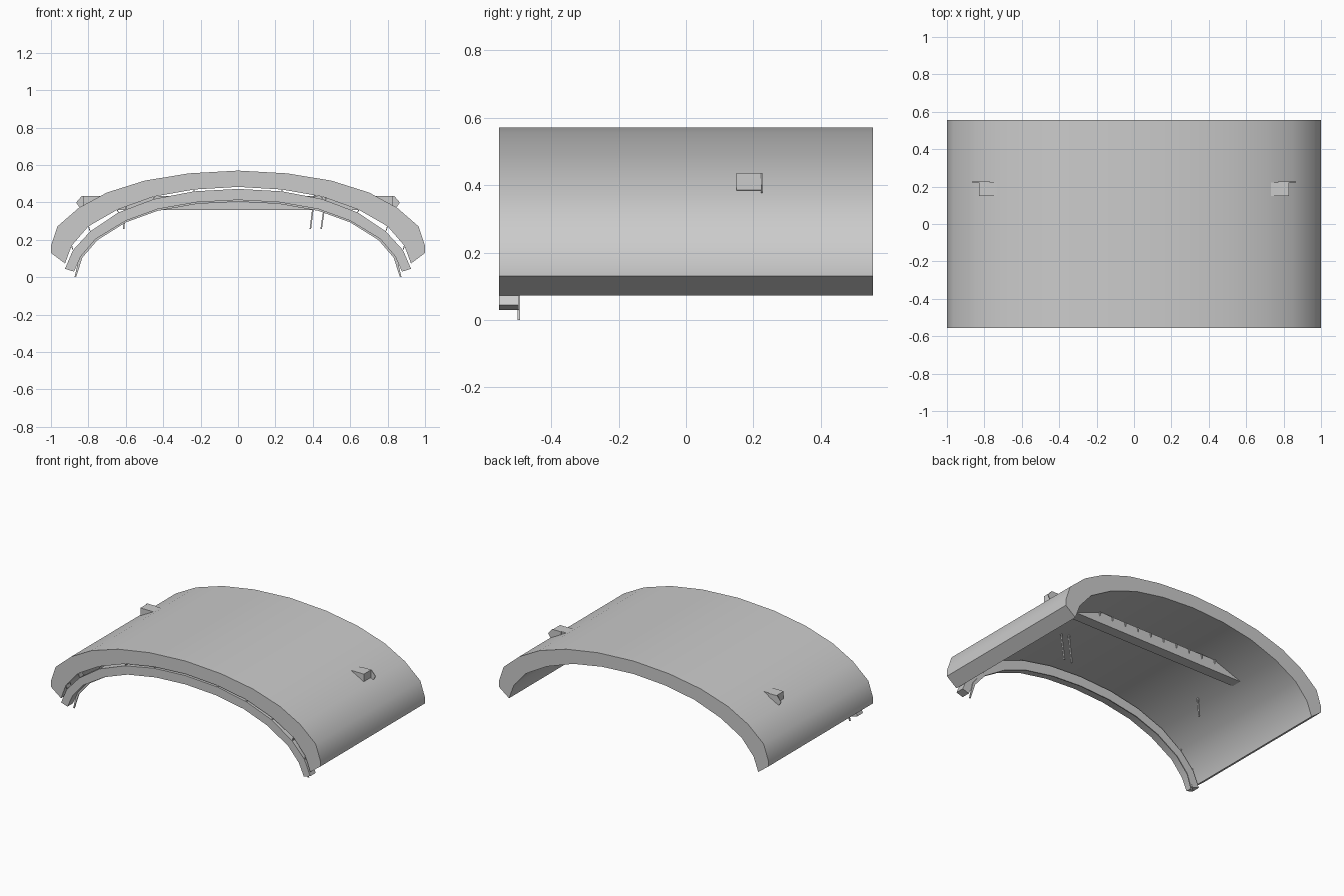
import bpy, bmesh, math

if "Cube" in bpy.data.objects:
    bpy.data.objects.remove(bpy.data.objects["Cube"])

grey = bpy.data.materials.new("plain grey")
grey.diffuse_color = (0.6, 0.6, 0.6, 1)
grey.use_nodes = True
grey.node_tree.nodes["Principled BSDF"].inputs["Base Color"].default_value = grey.diffuse_color


def extrude(name, outline, y0, y1, smooth=False):
    """Closed x-z outline pushed from y0 to y1."""
    bm = bmesh.new()
    rings = [[bm.verts.new((x, y, z)) for x, z in outline] for y in (y0, y1)]
    n = len(outline)
    bm.faces.new(rings[0])
    bm.faces.new(rings[1][::-1])
    for i in range(n):
        j = (i + 1) % n
        bm.faces.new((rings[0][i], rings[1][i], rings[1][j], rings[0][j]))
    bmesh.ops.recalc_face_normals(bm, faces=bm.faces)
    me = bpy.data.meshes.new(name)
    bm.to_mesh(me)
    bm.free()
    me.materials.append(grey)
    ob = bpy.data.objects.new(name, me)
    bpy.context.collection.objects.link(ob)
    if smooth:
        bpy.ops.object.select_all(action='DESELECT')
        bpy.context.view_layer.objects.active = ob
        ob.select_set(True)
        bpy.ops.object.shade_smooth_by_angle(angle=math.radians(32))
    return ob


def mirrored(half):
    """Half arch from crown to foot -> whole arch, left foot to right foot."""
    return [(-x, z) for x, z in half[:0:-1]] + half


def arch(name, outer, inner, y0, y1):
    return extrude(name, mirrored(outer) + mirrored(inner)[::-1], y0, y1, True)


def flip(points):
    return [(-x, z) for x, z in points]


# Half profiles, crown to foot
shell_out = [(0, .57), (.265, .555), (.50, .516), (.70, .453), (.85, .372),
             (.965, .272), (1, .168), (1, .13)]
shell_in = [(0, .483), (.235, .469), (.45, .431), (.645, .361), (.80, .272),
            (.89, .168), (.925, .073)]
band_out = [(0, .472), (.235, .459), (.45, .418), (.64, .346), (.79, .245),
            (.882, .145), (.925, .045)]
band_in = [(0, .413), (.22, .401), (.43, .364), (.60, .302), (.76, .205),
           (.84, .112), (.877, .03)]
lip_in = [(0, .404), (.22, .392), (.43, .355), (.60, .293), (.752, .198),
          (.832, .105), (.866, 0)]
lip_out = [(0, .425), (.22, .413), (.43, .376), (.61, .31), (.768, .212),
           (.848, .115), (.874, 0)]

# Arched roof, front band and the thin lip behind it
arch("roof_shell", shell_out, shell_in, -.555, .555)
arch("front_band", band_out, band_in, -.555, -.497)
arch("band_lip", lip_out, lip_in, -.499, -.492)

# Small tabs holding the band in the shell
for i in range(1, 6):
    (x, z), (u, w) = shell_in[i], band_out[i]
    dx, dz = x - u, z - w
    d = math.hypot(dx, dz)
    nx, nz = (dx / d, dz / d) if d > .005 else (0, 1)
    tab = [(x + nx * .005 - nz * .004, z + nz * .005 + nx * .004),
           (x + nx * .005 + nz * .004, z + nz * .005 - nx * .004),
           (u - nx * .015, w - nz * .015)]
    extrude("band_tab_right", tab, -.553, -.51)
    extrude("band_tab_left", flip(tab), -.553, -.51)

# Cross beam running through the shell, with a thin end plate at each side
extrude("cross_beam", [(-.83, .385), (-.83, .435), (.83, .435), (.83, .385),
                       (.66, .36), (-.66, .36)], .15, .222)
plate = [(.77, .435), (.835, .435), (.865, .4), (.85, .376), (.77, .376)]
extrude("beam_plate_right", plate, .222, .227)
extrude("beam_plate_left", flip(plate), .222, .227)

# Row of little hooks on the back of the beam
for i in range(10):
    x = -.45 + i * .1
    extrude("beam_hook", [(x, .432), (x + .012, .432), (x + .006, .405)],
            .222, .23)

# Thin hanging rods under the roof
for x, top, end in ((.41, .44, .387), (.47, .43, .445), (-.6, .38, -.612)):
    extrude("hanging_rod", [(x - .004, top), (x + .004, top),
                            (end + .004, .258), (end - .004, .258)],
            -.125, -.115)
